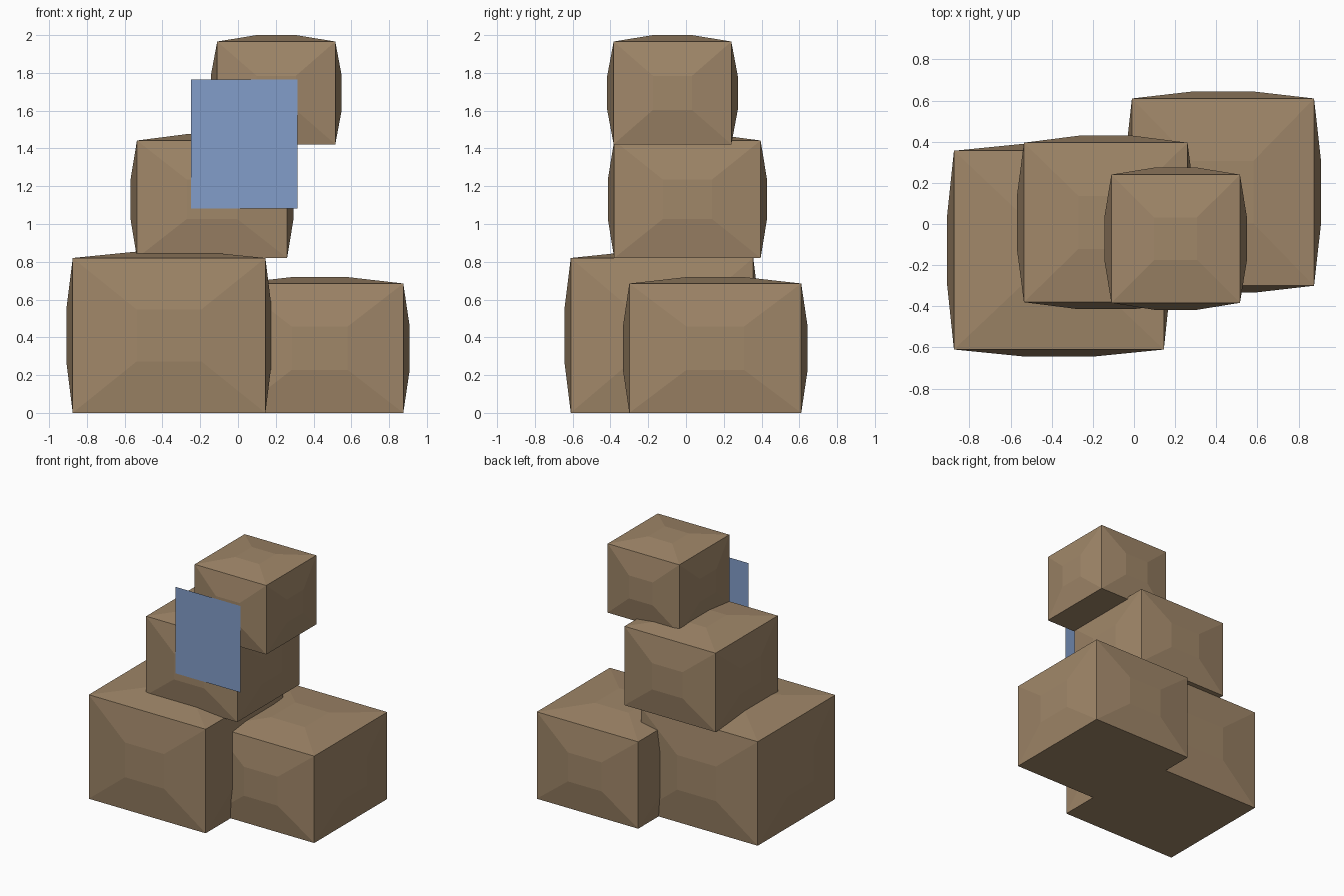
import bpy
import bmesh
from mathutils import Vector

cube = bpy.data.objects.get("Cube")
if cube:
    bpy.data.objects.remove(cube, do_unlink=True)

BULGE = 0.034


def make_material(name, rgb):
    mat = bpy.data.materials.new(name)
    mat.use_nodes = True
    mat.diffuse_color = (*rgb, 1)
    mat.node_tree.nodes["Principled BSDF"].inputs["Base Color"].default_value = (*rgb, 1)
    return mat


def add_object(name, bm, mat):
    mesh = bpy.data.meshes.new(name)
    bm.to_mesh(mesh)
    bm.free()
    mesh.materials.append(mat)
    obj = bpy.data.objects.new(name, mesh)
    bpy.context.collection.objects.link(obj)
    return obj


def stuffed_box(name, low, high, mat):
    """Box with a flat base whose other faces swell at their middle third."""
    low, high = Vector(low), Vector(high)
    size, centre = high - low, (low + high) / 2
    bm = bmesh.new()
    bmesh.ops.create_cube(bm, size=1)
    for v in bm.verts:
        v.co = centre + v.co * size
    bm.normal_update()
    for face in [f for f in bm.faces if f.normal.z > -0.5]:
        normal = face.normal.copy()
        middle = face.calc_center_median()
        # An inset ring, then its centre panel shrunk and pushed outwards
        bmesh.ops.inset_individual(bm, faces=[face], thickness=0.02)
        corners = sorted((v.co.copy() for v in face.verts), key=lambda c: c.length)
        for v in face.verts:
            side = v.co - middle
            for axis in range(3):
                if abs(normal[axis]) < 0.5:
                    v.co[axis] = middle[axis] + (size[axis] / 6 if side[axis] > 0 else -size[axis] / 6)
            v.co += normal * BULGE
    return add_object(name, bm, mat)


cardboard = make_material("cardboard brown", (0.352, 0.242, 0.141))
label_blue = make_material("label blue", (0.223, 0.337, 0.591))

# Stack of boxes
stuffed_box("large_box", (-0.875, -0.61, 0), (0.145, 0.356, 0.82), cardboard)
stuffed_box("side_box", (-0.01, -0.30, 0), (0.875, 0.61, 0.685), cardboard)
stuffed_box("middle_box", (-0.535, -0.38, 0.82), (0.26, 0.395, 1.442), cardboard)
stuffed_box("top_box", (-0.11, -0.383, 1.422), (0.515, 0.24, 1.966), cardboard)

# Paper label hanging in front
bm = bmesh.new()
left, right, bottom, top = -0.25, 0.315, 1.083, 1.765
bm.faces.new([bm.verts.new((x, -0.42, z)) for x, z in
              ((left, bottom), (right, bottom), (right, top), (left, top))])
add_object("paper_label", bm, label_blue)
